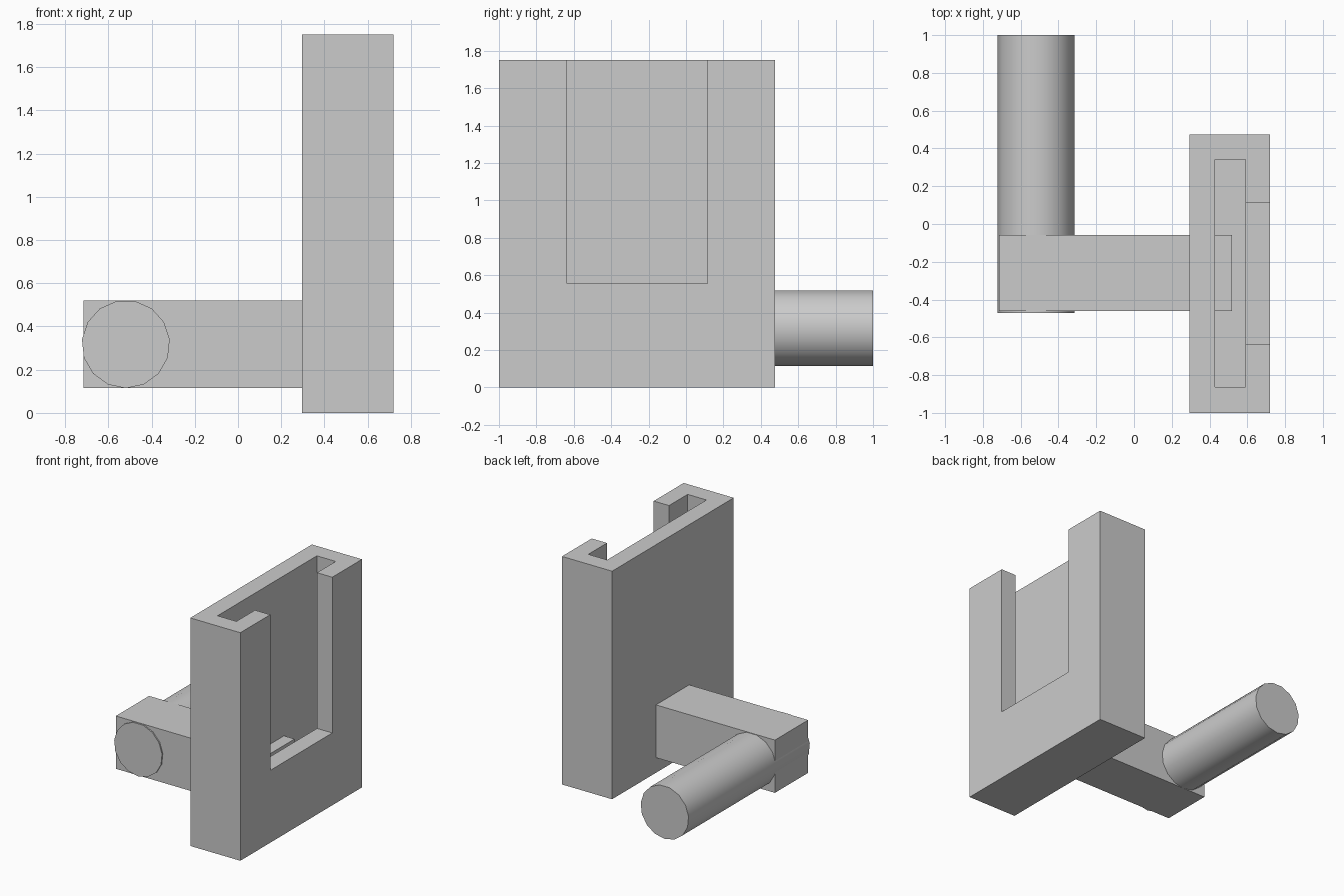
import bpy
import math

if "Cube" in bpy.data.objects:
    bpy.data.objects.remove(bpy.data.objects["Cube"], do_unlink=True)

# Single grey material
grey = bpy.data.materials.new("plain grey")
grey.use_nodes = True
colour = (0.6, 0.6, 0.6, 1)
grey.diffuse_color = colour
grey.node_tree.nodes["Principled BSDF"].inputs["Base Color"].default_value = colour


def box(name, low, high):
    """Axis-aligned box between two corners."""
    centre = [(a + b) / 2 for a, b in zip(low, high)]
    bpy.ops.mesh.primitive_cube_add(size=1, location=centre)
    obj = bpy.context.object
    obj.name = name
    obj.scale = [b - a for a, b in zip(low, high)]
    bpy.ops.object.transform_apply(location=False, rotation=False, scale=True)
    obj.data.materials.append(grey)
    return obj


def cut(target, cutter):
    """Subtract a hidden cutter from the target."""
    mod = target.modifiers.new(cutter.name, "BOOLEAN")
    mod.operation = "DIFFERENCE"
    mod.solver = "EXACT"
    mod.object = cutter
    cutter.hide_render = True
    cutter.hide_viewport = True
    cutter.display_type = "WIRE"


# Upright holder: open-topped pocket with a slot through its left wall
holder = box("holder", (0.295, -1, 0), (0.72, 0.475, 1.75))
cut(holder, box("pocket_cutter", (0.43, -0.862, 0.135), (0.59, 0.342, 2)))
cut(holder, box("slot_cutter", (0.51, -0.637, 0.555), (0.9, 0.115, 2.1)))

# Arm, which pokes through the back wall into the pocket
box("arm", (-0.715, -0.46, 0.116), (0.52, -0.057, 0.521))

# Round peg along y, one corner of its outline pointing up
bpy.ops.mesh.primitive_cylinder_add(
    vertices=15, radius=0.204, depth=1.47,
    location=(-0.519, 0.265, 0.318), rotation=(math.radians(-90), 0, math.pi))
peg = bpy.context.object
peg.name = "peg"
peg.data.materials.append(grey)
bpy.ops.object.shade_smooth_by_angle(angle=math.radians(30))
